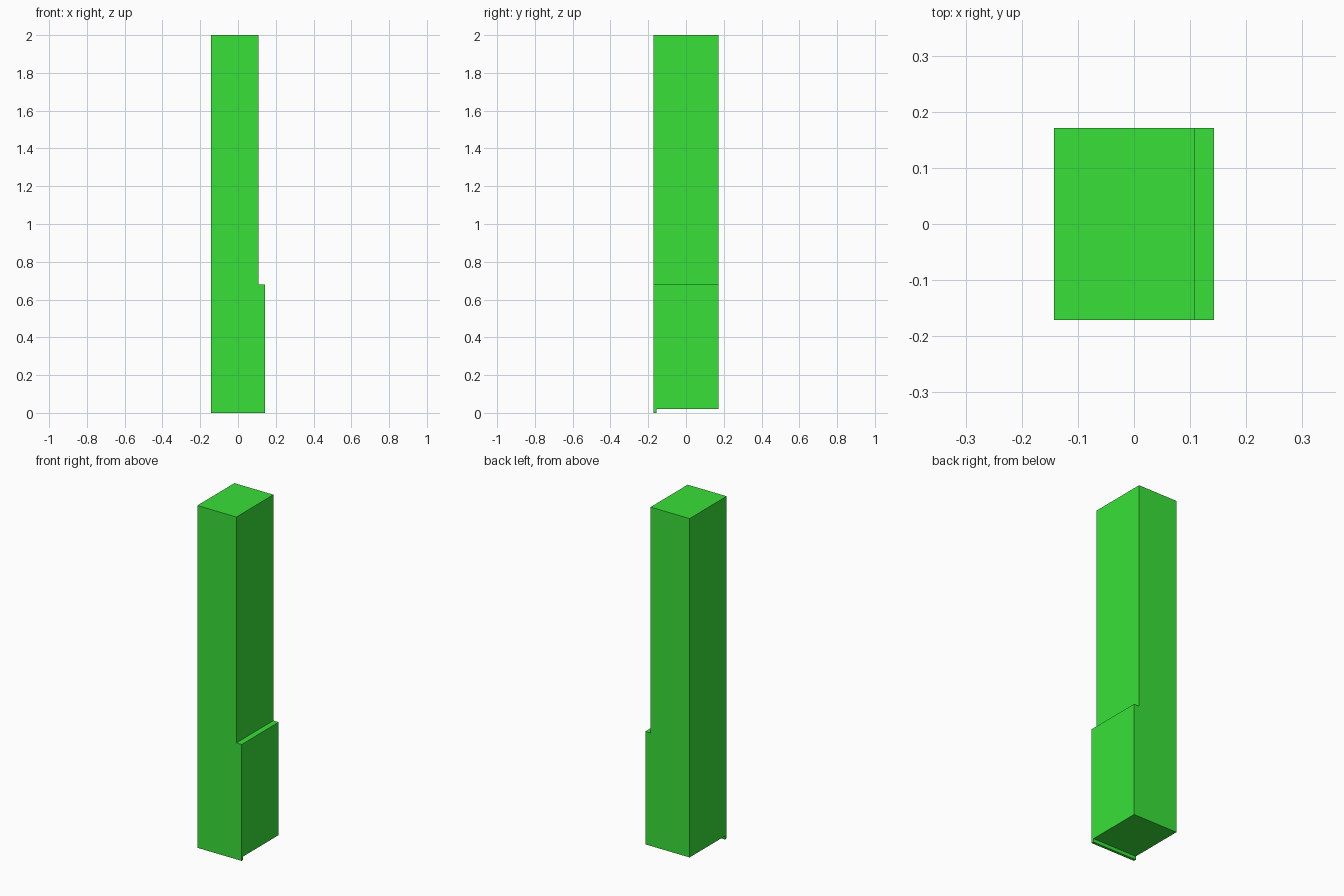
import bpy, bmesh

if "Cube" in bpy.data.objects:
    bpy.data.objects.remove(bpy.data.objects["Cube"])

W, D = 0.143, 0.171      # half width, half depth
LIP_H, LIP_T = 0.02, 0.015

bm = bmesh.new()

# Stepped front profile, pulled back through the full depth
profile = [(-W, LIP_H), (W, LIP_H), (W, 0.68), (0.109, 0.68), (0.109, 2), (-W, 2)]
front = bm.faces.new([bm.verts.new((x, -D, z)) for x, z in profile])
ext = bmesh.ops.extrude_face_region(bm, geom=[front], use_keep_orig=True)
bmesh.ops.translate(bm, vec=(0, 2 * D, 0),
                    verts=[v for v in ext["geom"] if isinstance(v, bmesh.types.BMVert)])
bmesh.ops.recalc_face_normals(bm, faces=bm.faces[:])

# Thin lip hanging below the front edge
bmesh.ops.bisect_plane(bm, geom=bm.verts[:] + bm.edges[:] + bm.faces[:],
                       plane_co=(0, LIP_T - D, 0), plane_no=(0, 1, 0))
bm.normal_update()
strip = [f for f in bm.faces
         if f.normal.z < -0.9 and f.calc_center_median().y < LIP_T - D]
ext = bmesh.ops.extrude_face_region(bm, geom=strip)
bmesh.ops.translate(bm, vec=(0, 0, -LIP_H),
                    verts=[v for v in ext["geom"] if isinstance(v, bmesh.types.BMVert)])

# Merge the cut lines left on flat sides
bmesh.ops.dissolve_limit(bm, angle_limit=0.01, verts=bm.verts[:], edges=bm.edges[:])
bmesh.ops.recalc_face_normals(bm, faces=bm.faces[:])

mesh = bpy.data.meshes.new("stepped_column")
bm.to_mesh(mesh)
bm.free()
column = bpy.data.objects.new("stepped_column", mesh)
bpy.context.collection.objects.link(column)

# Bright green finish
green = bpy.data.materials.new("green")
green.diffuse_color = (0.04, 0.75, 0.04, 1)
green.use_nodes = True
green.node_tree.nodes["Principled BSDF"].inputs["Base Color"].default_value = green.diffuse_color
mesh.materials.append(green)
